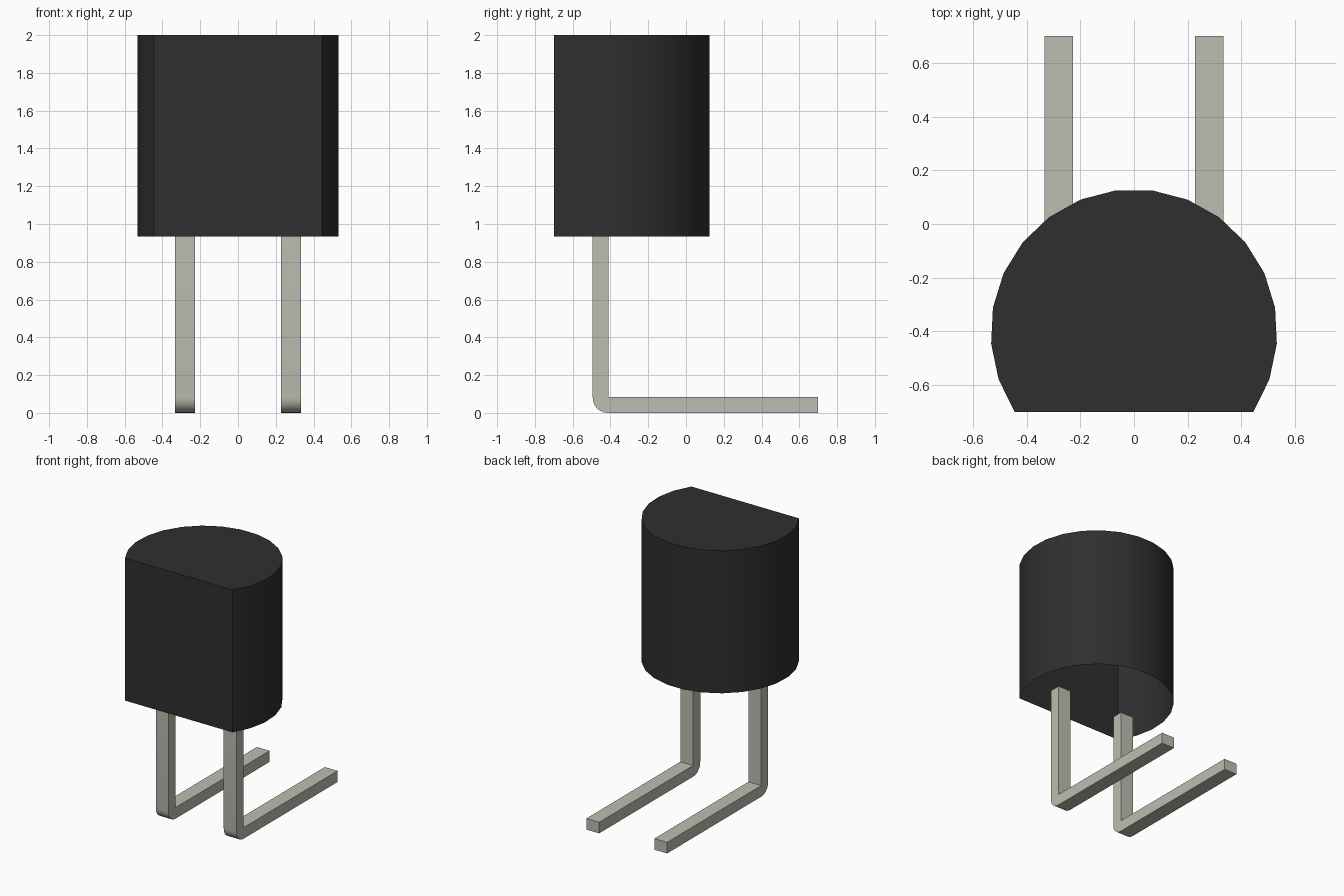
import bpy, bmesh, math
from mathutils import Vector

cube = bpy.data.objects.get("Cube")
if cube:
    bpy.data.objects.remove(cube, do_unlink=True)


def material(name, colour):
    mat = bpy.data.materials.new(name)
    mat.use_nodes = True
    mat.diffuse_color = (*colour, 1)
    mat.node_tree.nodes["Principled BSDF"].inputs["Base Color"].default_value = (*colour, 1)
    return mat


def prism(name, outline, offset, mat, open_start=False):
    """Extrude a closed outline by an offset; optionally leave its start open."""
    bm = bmesh.new()
    start = bm.faces.new([bm.verts.new(p) for p in outline])
    ext = bmesh.ops.extrude_face_region(bm, geom=[start], use_keep_orig=True)
    moved = [v for v in ext["geom"] if isinstance(v, bmesh.types.BMVert)]
    bmesh.ops.translate(bm, verts=moved, vec=Vector(offset))
    bmesh.ops.recalc_face_normals(bm, faces=bm.faces[:])
    if open_start:
        bmesh.ops.delete(bm, geom=[start], context="FACES_ONLY")
    mesh = bpy.data.meshes.new(name)
    bm.to_mesh(mesh)
    bm.free()
    mesh.materials.append(mat)
    obj = bpy.data.objects.new(name, mesh)
    bpy.context.collection.objects.link(obj)
    bpy.ops.object.select_all(action="DESELECT")
    obj.select_set(True)
    bpy.context.view_layer.objects.active = obj
    bpy.ops.object.shade_smooth_by_angle(angle=math.radians(30))
    return obj


black = material("black plastic", (0.028, 0.028, 0.028))
metal = material("pale metal", (0.51, 0.51, 0.44))

# Body: a round can with a flat front, open underneath
radius, centre_y, bottom, top = 0.534, -0.4045, 0.935, 2.0
first = math.radians(-33.6)
step = (math.pi - 2 * first) / 17
body_outline = [(radius * math.cos(first + i * step),
                 centre_y + radius * math.sin(first + i * step), bottom)
                for i in range(18)]
prism("body", body_outline, (0, 0, top - bottom), black, open_start=True)

# Leads: L-shaped square bars with a rounded outer bend
width, front, inner, thick, bend = 0.106, -0.494, -0.411, 0.083, 0.08
for side, x in (("left", 0.281), ("right", -0.281)):
    start_x = x - width / 2
    side_view = [(0.7, 0), (0.7, thick), (inner, thick), (inner, 0.945), (front, 0.945)]
    for i in range(7):
        a = math.pi + i * math.pi / 12
        side_view.append((front + bend + bend * math.cos(a), bend + bend * math.sin(a)))
    prism(side + "_lead", [(start_x, y, z) for y, z in side_view], (width, 0, 0), metal)
